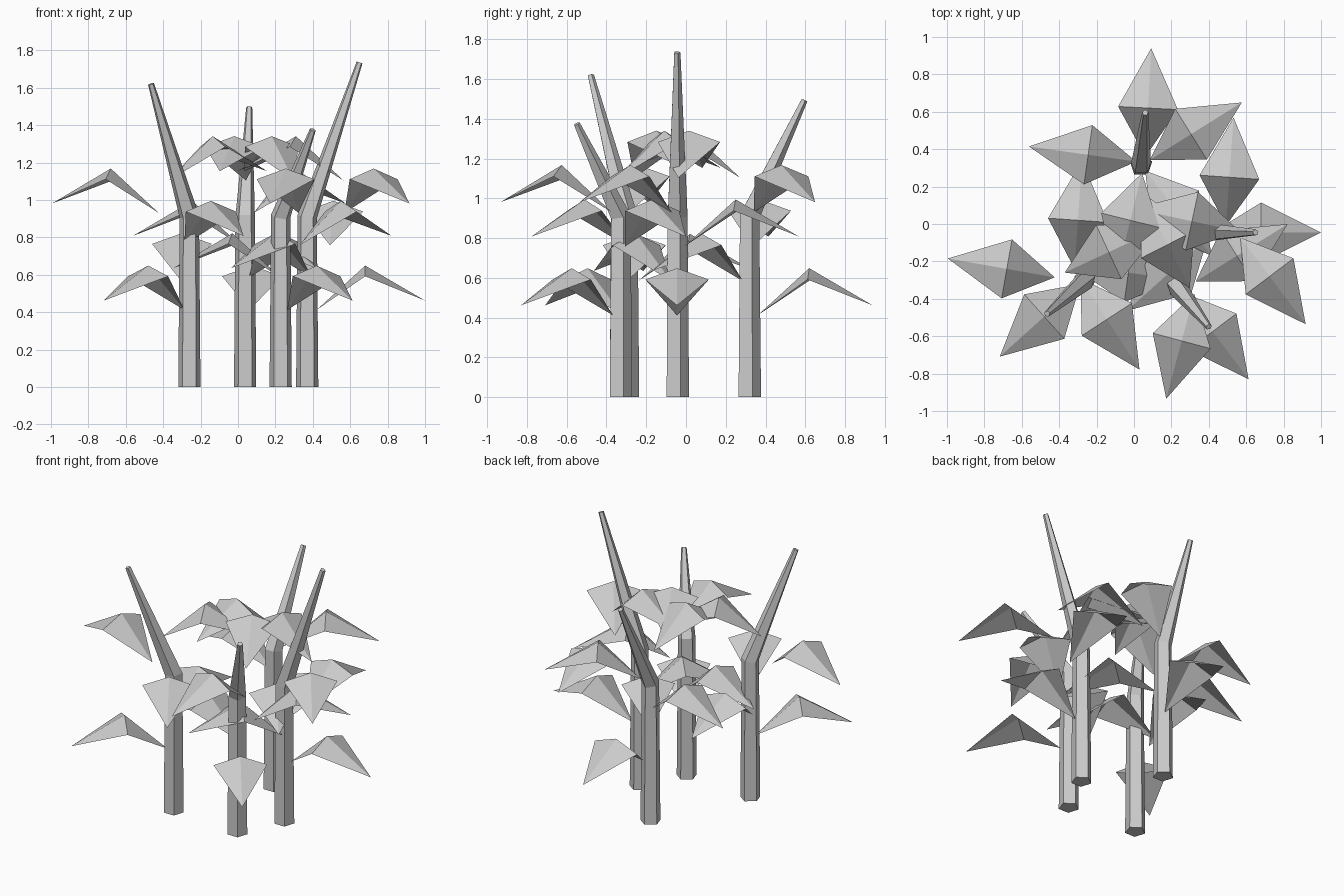
import bpy
from math import sin, cos, radians, pi
from mathutils import Vector

if "Cube" in bpy.data.objects:
    bpy.data.objects.remove(bpy.data.objects["Cube"])


def make_object(name, verts, faces):
    mesh = bpy.data.meshes.new(name)
    mesh.from_pydata(verts, [], faces)
    mesh.update()
    obj = bpy.data.objects.new(name, mesh)
    bpy.context.collection.objects.link(obj)
    return obj


def make_stem(name, x, y, tip, bend_z=0.91):
    """Five-sided stem: upright, then leaning and tapering to the tip."""
    base, bend, tip = Vector((x, y, 0)), Vector((x, y, bend_z)), Vector(tip)
    up = Vector((0, 0, 1))
    lean = (tip - bend).normalized()
    rings = [(base, up, 0.0625), (bend, (up + lean).normalized(), 0.055), (tip, lean, 0.017)]
    verts, faces = [], []
    for centre, axis, radius in rings:
        turn = up.rotation_difference(axis)
        for i in range(5):
            a = pi / 2 + i * 2 * pi / 5
            verts.append(centre + turn @ Vector((radius * cos(a), radius * sin(a), 0)))
    for r in (0, 5):
        for i in range(5):
            j = (i + 1) % 5
            faces.append((r + i, r + j, r + 5 + j, r + 5 + i))
    faces += [(4, 3, 2, 1, 0), (10, 11, 12, 13, 14)]
    make_object(name, verts, faces)


# Leaf: base, left corner, raised middle, right corner, drooping tip
LEAF = [(-0.26, 0, 0), (0, 0.16, 0.18), (0, 0, 0.237), (0, -0.16, 0.18), (0.32, 0, 0.05)]
LEAF_FACES = [(0, 2, 1), (0, 3, 2), (1, 2, 4), (2, 3, 4)]


def make_leaf(name, x, y, z, angle):
    c, s = cos(radians(angle)), sin(radians(angle))
    verts = [(x + u * c - v * s, y + u * s + v * c, z + w) for u, v, w in LEAF]
    make_object(name, verts, LEAF_FACES)


# Per stem: foot, tip, and leaves (middle x, middle y, heading) from low to high
PLANTS = {
    "left": ((-0.26, -0.298), (-0.465, -0.48, 1.62), [
        (-0.48, -0.495, 222), (-0.30, 0.02, 86), (-0.145, -0.51, 303),
        (-0.68, -0.24, 170), (-0.135, -0.15, 25)]),
    "back": ((0.038, 0.315), (0.06, 0.595, 1.495), [
        (0.075, 0.62, 87), (0.22, 0.08, 308), (-0.245, 0.37, 172),
        (0.305, 0.48, 32), (-0.02, 0.02, 256)]),
    "front": ((0.228, -0.333), (0.40, -0.55, 1.375), [
        (0.42, -0.575, 307), (-0.03, -0.26, 172), (0.55, -0.17, 32),
        (0.255, -0.625, 255), (0.18, -0.11, 117)]),
    "right": ((0.37, -0.047), (0.65, -0.045, 1.735), [
        (0.68, -0.045, 0), (0.20, -0.25, 222), (0.51, 0.25, 86),
        (0.725, -0.28, 307), (0.31, 0.015, 168)]),
}

for side, (foot, tip, leaves) in PLANTS.items():
    make_stem(side + "_stem", *foot, tip)
    for i, (x, y, angle) in enumerate(leaves):
        make_leaf(f"{side}_leaf_{i + 1}", x, y, 0.412 + 0.173 * i, angle)
